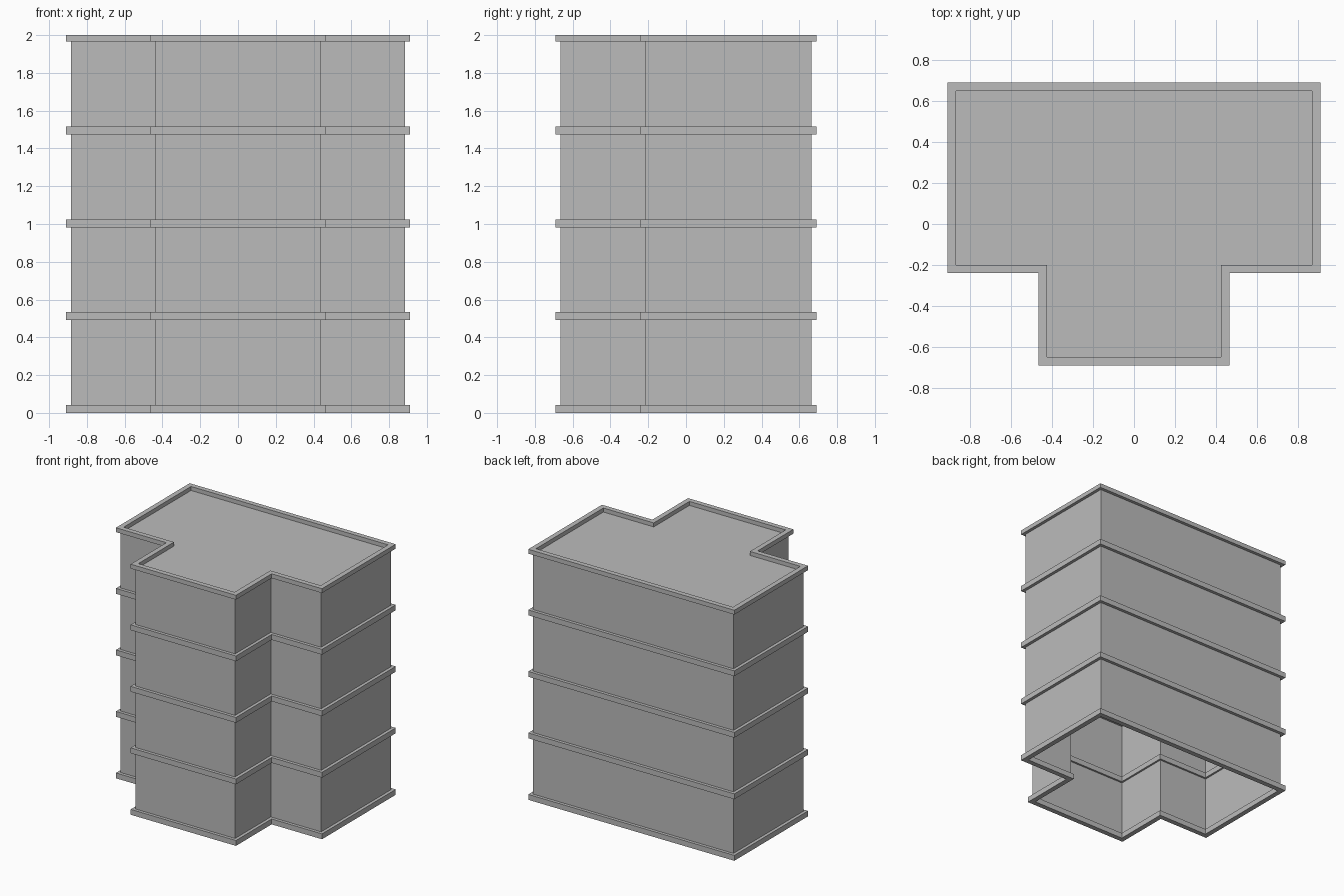
import bpy
import bmesh

cube = bpy.data.objects.get("Cube")
if cube:
    bpy.data.objects.remove(cube, do_unlink=True)

# One plain grey for the whole building
GREY = (0.5, 0.5, 0.5, 1.0)
grey = bpy.data.materials.new("concrete grey")
grey.use_nodes = True
grey.diffuse_color = GREY
grey.node_tree.nodes["Principled BSDF"].inputs["Base Color"].default_value = GREY

OVERHANG = 0.025      # band projection beyond the wall
BAND_WIDTH = 0.04
BAND_HEIGHT = 0.043
ROOF_Z = 1.965
TOP_Z = 2.0


def plan(inset):
    """T-shaped floor outline, counter-clockwise, moved inward by inset."""
    wide, stem = 0.91 - inset, 0.465 - inset
    back, shoulder, front = 0.69 - inset, -0.24 + inset, -0.69 + inset
    right = [(stem, front), (stem, shoulder), (wide, shoulder), (wide, back)]
    return right + [(-x, y) for x, y in reversed(right)]


def ring(bm, inset, z):
    return [bm.verts.new((x, y, z)) for x, y in plan(inset)]


def bridge(bm, lower, upper):
    """Join two matching outlines with a strip of quads."""
    n = len(lower)
    for i in range(n):
        j = (i + 1) % n
        bm.faces.new((lower[i], lower[j], upper[j], upper[i]))


def finish(bm, name):
    mesh = bpy.data.meshes.new(name)
    bm.to_mesh(mesh)
    bm.free()
    mesh.materials.append(grey)
    obj = bpy.data.objects.new(name, mesh)
    bpy.context.scene.collection.objects.link(obj)


def make_band(name, bottom, top):
    """Closed rectangular moulding that follows the outline."""
    bm = bmesh.new()
    loops = [ring(bm, 0, bottom), ring(bm, 0, top),
             ring(bm, BAND_WIDTH, top), ring(bm, BAND_WIDTH, bottom)]
    for i in range(4):
        bridge(bm, loops[i], loops[(i + 1) % 4])
    finish(bm, name)


# Wall shell, open underneath
bm = bmesh.new()
bridge(bm, ring(bm, OVERHANG, 0.01), ring(bm, OVERHANG, ROOF_Z + 0.003))
finish(bm, "walls")

# Flat roof set down inside the parapet
bm = bmesh.new()
bm.faces.new(ring(bm, OVERHANG, ROOF_Z + 0.003))
finish(bm, "roof")

# Base, storey bands and parapet
for floor in range(4):
    z = floor * 0.491
    make_band("base_band" if floor == 0 else f"storey_band_{floor}", z, z + BAND_HEIGHT)
make_band("parapet", ROOF_Z, TOP_Z)
